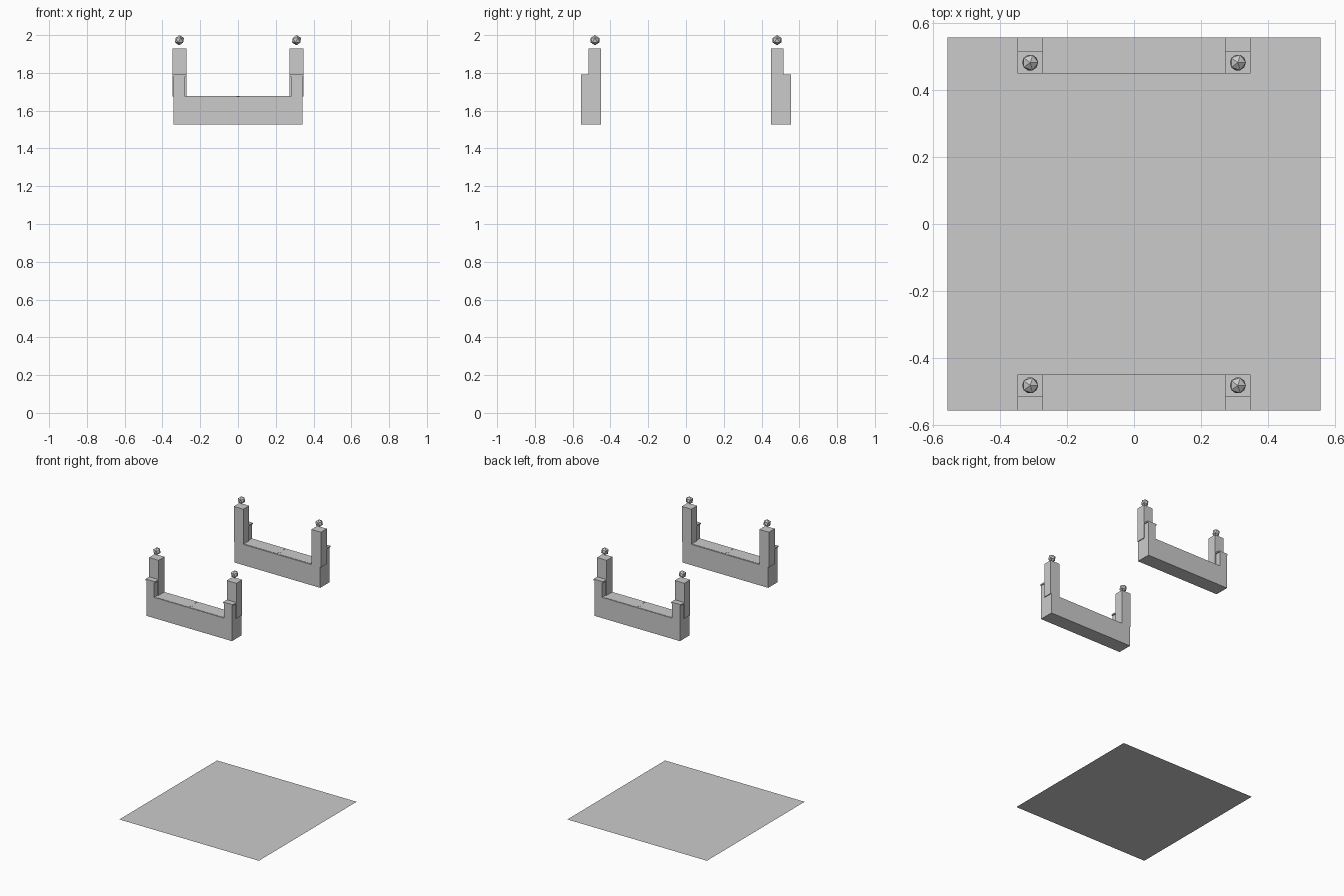
import bpy
import bmesh

cube = bpy.data.objects.get("Cube")
if cube:
    bpy.data.objects.remove(cube, do_unlink=True)

GREY = (0.6, 0.6, 0.6, 1.0)
grey = bpy.data.materials.new("plain grey")
grey.use_nodes = True
grey.diffuse_color = GREY
grey.node_tree.nodes["Principled BSDF"].inputs["Base Color"].default_value = GREY


def finish(bm, name):
    """Turn a bmesh into a named, flat-shaded object."""
    bmesh.ops.recalc_face_normals(bm, faces=bm.faces)
    mesh = bpy.data.meshes.new(name)
    bm.to_mesh(mesh)
    bm.free()
    mesh.materials.append(grey)
    obj = bpy.data.objects.new(name, mesh)
    bpy.context.collection.objects.link(obj)
    return obj


def prism(name, points, axis, start, end):
    """Extrude a flat outline along y or z."""
    bm = bmesh.new()
    place = (lambda a, b: (a, start, b)) if axis == "y" else (lambda a, b: (a, b, start))
    face = bm.faces.new([bm.verts.new(place(a, b)) for a, b in points])
    moved = bmesh.ops.extrude_face_region(bm, geom=[face])["geom"]
    verts = [v for v in moved if isinstance(v, bmesh.types.BMVert)]
    step = end - start
    bmesh.ops.translate(bm, verts=verts, vec=(0, step, 0) if axis == "y" else (0, 0, step))
    return finish(bm, name)


def box(name, xs, ys, zs):
    (x0, x1), (y0, y1) = xs, ys
    return prism(name, [(x0, y0), (x1, y0), (x1, y1), (x0, y1)], "z", *zs)


def ball(name, centre, radius):
    bm = bmesh.new()
    bmesh.ops.create_icosphere(bm, subdivisions=1, radius=radius)
    bmesh.ops.translate(bm, verts=bm.verts, vec=centre)
    return finish(bm, name)


# Ground sheet
HALF = 0.557
bm = bmesh.new()
bmesh.ops.create_grid(bm, x_segments=1, y_segments=1, size=HALF)
finish(bm, "ground_sheet")

BOTTOM, TOP = 1.527, 1.676
INNER, STEP = 0.449, 0.516

for end, sy in (("front", -1), ("back", 1)):
    # Beam with its two low outer uprights
    beam_y = (sy * INNER, sy * HALF)
    box(end + "_beam", (-0.342, 0.342), beam_y, (BOTTOM, TOP))

    # Thin deck plate, notched in the middle of both long edges
    half = [(0.007, 0.483), (0.007, 0.455), (0.271, 0.455),
            (0.271, 0.553), (0.007, 0.553), (0.007, 0.527)]
    outline = half + [(-x, y) for x, y in reversed(half)]
    prism(end + "_deck_plate", [(x, sy * y) for x, y in outline],
          "z", TOP, TOP + 0.002)

    for side, sx in (("right", -1), ("left", 1)):
        name = end + "_" + side
        wide = (sx * 0.272, sx * 0.348)
        outer_y = (sy * STEP, sy * HALF)
        # Low upright and its cap
        box(name + "_upright", (sx * 0.28, sx * 0.342), outer_y, (TOP, 1.782))
        box(name + "_upright_cap", wide, outer_y, (1.782, 1.791))
        # Tall post and finial
        box(name + "_post", wide, (sy * INNER, sy * STEP), (TOP, 1.93))
        ball(name + "_finial", (sx * 0.31, sy * 0.482, 1.973), 0.027)
